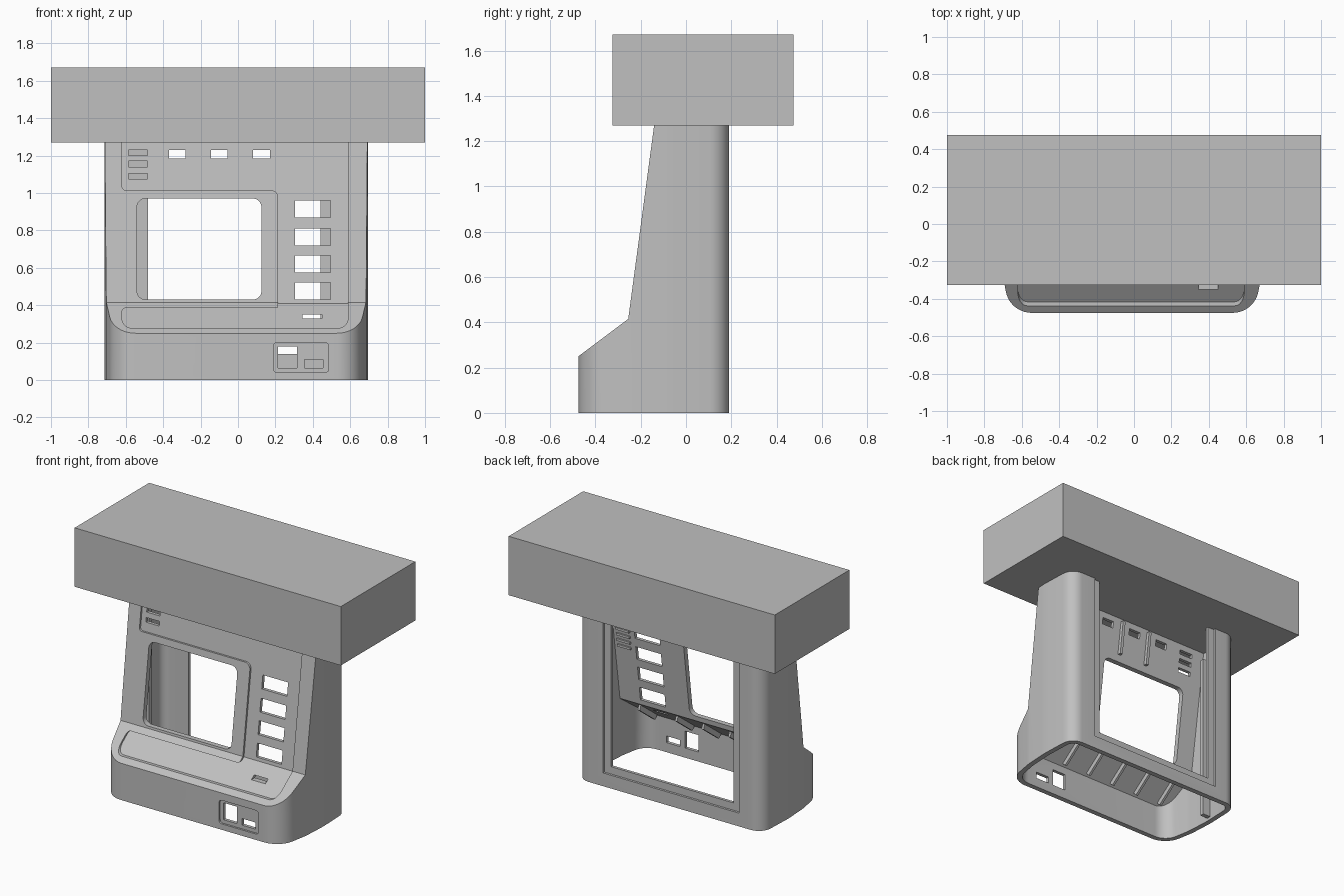
import bpy, bmesh, math
from mathutils import Vector

if "Cube" in bpy.data.objects:
    bpy.data.objects.remove(bpy.data.objects["Cube"])

grey = bpy.data.materials.new("plain grey")
grey.diffuse_color = (0.527, 0.527, 0.527, 1)
grey.use_nodes = True
grey.node_tree.nodes["Principled BSDF"].inputs["Base Color"].default_value = grey.diffuse_color


def prism(name, pts, axis, lo, hi):
    """Extrude a 2D outline along an axis."""
    place = {'x': lambda a, b, h: (h, a, b),
             'y': lambda a, b, h: (a, h, b),
             'z': lambda a, b, h: (a, b, h)}[axis]
    bm = bmesh.new()
    bottom = [bm.verts.new(place(a, b, lo)) for a, b in pts]
    top = [bm.verts.new(place(a, b, hi)) for a, b in pts]
    bm.faces.new(bottom)
    bm.faces.new(top)
    n = len(pts)
    for i in range(n):
        j = (i + 1) % n
        bm.faces.new((bottom[i], bottom[j], top[j], top[i]))
    bmesh.ops.recalc_face_normals(bm, faces=bm.faces)
    me = bpy.data.meshes.new(name)
    bm.to_mesh(me)
    bm.free()
    me.materials.append(grey)
    ob = bpy.data.objects.new(name, me)
    bpy.context.collection.objects.link(ob)
    return ob


def rect(x0, x1, z0, z1):
    return [(x0, z0), (x1, z0), (x1, z1), (x0, z1)]


def rounded(pts, radii, steps=8):
    """Round the corners of an outline with quarter-like arcs."""
    out = []
    n = len(pts)
    for i, r in enumerate(radii):
        p = Vector(pts[i])
        a = (Vector(pts[i - 1]) - p).normalized()
        b = (Vector(pts[(i + 1) % n]) - p).normalized()
        if r == 0:
            out.append(tuple(p))
            continue
        half = a.angle(b) / 2
        c = p + (a + b).normalized() * (r / math.sin(half))
        d = r / math.tan(half)
        s, e = p + a * d - c, p + b * d - c
        sweep = s.angle(e)
        for k in range(steps + 1):
            t = k / steps
            v = (s * math.sin((1 - t) * sweep) + e * math.sin(t * sweep)) / math.sin(sweep)
            out.append(tuple(c + v))
    return out


def inset(pts, t):
    """Offset a counter-clockwise outline inward."""
    out = []
    n = len(pts)
    for i in range(n):
        p = Vector(pts[i])
        d0 = (p - Vector(pts[i - 1])).normalized()
        d1 = (Vector(pts[(i + 1) % n]) - p).normalized()
        n0, n1 = Vector((-d0.y, d0.x)), Vector((-d1.y, d1.x))
        m = (n0 + n1) / (1 + n0.dot(n1))
        out.append(tuple(p + m * t))
    return out


def combine(ob, tool, operation='DIFFERENCE'):
    mod = ob.modifiers.new("cut", 'BOOLEAN')
    mod.operation = operation
    mod.solver = 'EXACT'
    mod.object = tool
    bpy.context.view_layer.objects.active = ob
    bpy.ops.object.modifier_apply(modifier=mod.name)
    bpy.data.objects.remove(tool, do_unlink=True)


# Shared outlines: rounded plan and sloping side profile
plan = rounded([(-0.665, -0.475), (0.645, -0.475), (0.685, -0.25), (0.695, -0.08),
                (0.685, 0.19), (-0.705, 0.19), (-0.715, -0.08), (-0.705, -0.25)],
               [0.14, 0.14, 0.3, 0.6, 0.09, 0.09, 0.6, 0.3], 10)
profile = [(0.4, 1.5), (-0.11, 1.5), (-0.255, 0.415), (-0.6, 0.156), (-0.6, -0.2), (0.4, -0.2)]
WALL = 0.035

# Hollow housing, open at the bottom
housing = prism("housing", plan, 'z', 0, 1.27)
combine(housing, prism("side_cut", profile, 'x', -1, 1), 'INTERSECT')
cavity = prism("cavity", inset(plan, WALL), 'z', -0.1, 1.4)
combine(cavity, prism("cavity_cut", inset(profile, WALL), 'x', -1, 1), 'INTERSECT')
combine(housing, cavity)

# Back opening with a stepped lip
combine(housing, prism("back_opening", rect(-0.48, 0.44, 0.14, 1.4), 'y', 0.08, 0.4))
combine(housing, prism("back_step", rect(-0.53, 0.49, 0.09, 1.4), 'y', 0.175, 0.4))

# Shallow panel recess wrapping header, button column and ledge
panel = rounded([(-0.62, 1.4), (-0.62, 1.015), (0.215, 1.015), (0.215, 0.385), (-0.62, 0.385),
                 (-0.62, 0.278), (0.588, 0.278), (0.588, 1.4)],
                [0, 0.02, 0.04, 0.01, 0.02, 0.05, 0.05, 0])
recess = prism("panel_recess", panel, 'y', -0.8, 0.0)
combine(recess, prism("recess_floor", inset(profile, 0.013), 'x', -1, 1))
combine(housing, recess)
lower = rounded(rect(0.19, 0.485, 0.04, 0.20), [0.02] * 4)
combine(housing, prism("lower_recess", lower, 'y', -0.6, -0.462))

# Screen opening
screen = rounded(rect(-0.54, 0.125, 0.43, 0.97), [0.045] * 4)
combine(housing, prism("screen_opening", screen, 'y', -0.8, 0.05))

# Button windows, header slots, indicator slots, ledge slot, lower slots
holes = [rect(0.305, 0.495, z, z + 0.09) for z in (0.43, 0.575, 0.72, 0.87)]
holes += [rect(x, x + 0.09, 1.185, 1.23) for x in (-0.37, -0.145, 0.08)]
holes += [rect(-0.585, -0.485, z, z + 0.03) for z in (1.075, 1.14, 1.2)]
holes += [rect(0.345, 0.45, 0.328, 0.35), rect(0.215, 0.315, 0.065, 0.18),
          rect(0.355, 0.455, 0.065, 0.11)]
for h in holes:
    combine(housing, prism("slot", h, 'y', -0.8, 0.05))

# Stiffening ribs inside the ledge and the header
ledge_rib = [(-0.43, 0.25), (-0.25, 0.385), (-0.235, 0.345), (-0.40, 0.22)]
for x in (-0.56, -0.36, -0.16, 0.04, 0.24, 0.52):
    prism("ledge_rib", ledge_rib, 'x', x - 0.008, x + 0.008)
header_rib = [(-0.12, 1.25), (-0.15, 1.02), (-0.115, 1.02), (-0.085, 1.25)]
for x in (-0.21, 0.01):
    prism("header_rib", header_rib, 'x', x - 0.01, x + 0.01)

# Inner post along the left wall and short slats beside the buttons
prism("inner_post", rect(-0.69, -0.62, -0.07, -0.04), 'z', 0.02, 1.18)
for i in range(4):
    z = 0.78 + i * 0.04
    y = -0.222 + 0.1345 * (z - 0.415)
    prism("inner_slat", rect(y - 0.01, y + 0.015, z, z + 0.015), 'x', 0.53, 0.63)

# Smooth curves, sharp edges
bpy.ops.object.select_all(action='DESELECT')
housing.select_set(True)
bpy.context.view_layer.objects.active = housing
bpy.ops.object.shade_smooth_by_angle(angle=math.radians(25))

# Wide header box on top
prism("top_box", rect(-1, 1, -0.325, 0.475), 'z', 1.27, 1.67)
